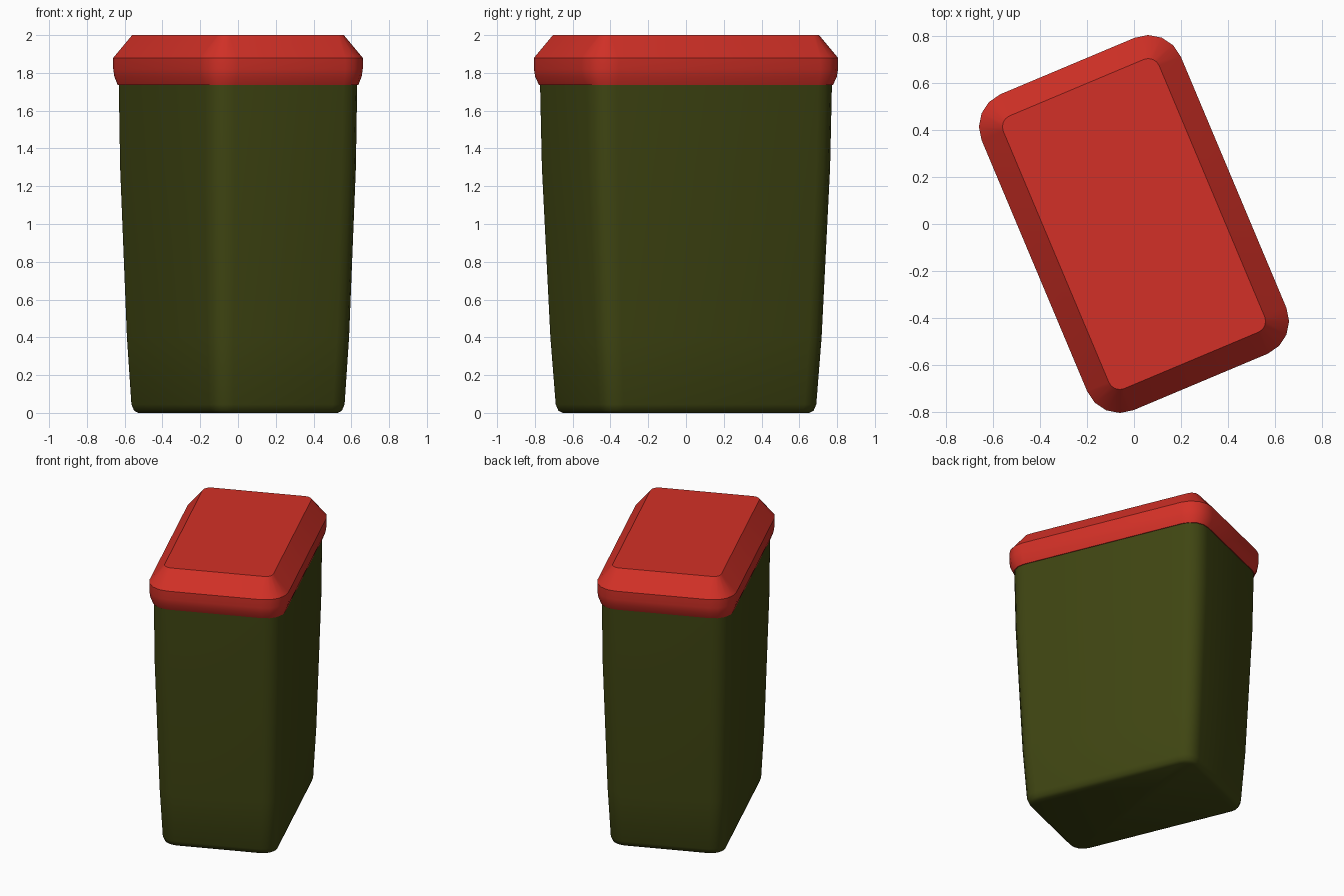
import bpy, bmesh, math

cube = bpy.data.objects.get("Cube")
if cube:
    bpy.data.objects.remove(cube, do_unlink=True)

TURN = math.radians(22.8)
STEPS = 5


def material(name, rgb):
    mat = bpy.data.materials.new(name)
    mat.use_nodes = True
    mat.diffuse_color = (*rgb, 1)
    mat.node_tree.nodes["Principled BSDF"].inputs["Base Color"].default_value = (*rgb, 1)
    return mat


def rounded_ring(bm, half_x, half_y, radius, z):
    """One rounded-rectangle loop of vertices."""
    ring = []
    for quarter, (sx, sy) in enumerate([(1, 1), (-1, 1), (-1, -1), (1, -1)]):
        for i in range(STEPS):
            a = math.pi / 2 * (quarter + i / (STEPS - 1))
            ring.append(bm.verts.new((sx * (half_x - radius) + radius * math.cos(a),
                                      sy * (half_y - radius) + radius * math.sin(a), z)))
    return ring


def loft(name, sections, mat, sharp_angle):
    """Skin a stack of rounded rectangles and cap both ends."""
    bm = bmesh.new()
    rings = [rounded_ring(bm, *s) for s in sections]
    for low, high in zip(rings, rings[1:]):
        for i in range(len(low)):
            j = (i + 1) % len(low)
            bm.faces.new((low[i], low[j], high[j], high[i]))
    bm.faces.new(rings[0][::-1])
    bm.faces.new(rings[-1])
    bmesh.ops.recalc_face_normals(bm, faces=bm.faces)
    mesh = bpy.data.meshes.new(name)
    bm.to_mesh(mesh)
    bm.free()
    mesh.materials.append(mat)
    obj = bpy.data.objects.new(name, mesh)
    bpy.context.collection.objects.link(obj)
    obj.rotation_euler.z = TURN
    bpy.ops.object.select_all(action='DESELECT')
    obj.select_set(True)
    bpy.context.view_layer.objects.active = obj
    bpy.ops.object.shade_smooth_by_angle(angle=math.radians(sharp_angle))
    return obj


olive = material("dark olive", (0.05, 0.06, 0.006))
red = material("bright red", (0.65, 0.03, 0.02))

# Tapered bin body with a softened base edge: half x, half y, radius, z
loft("bin_body", [
    (0.350, 0.585, 0.07, 0.0),
    (0.372, 0.607, 0.09, 0.012),
    (0.385, 0.620, 0.10, 0.045),
    (0.402, 0.645, 0.105, 0.40),
    (0.428, 0.688, 0.12, 1.30),
    (0.432, 0.697, 0.12, 1.75),
], olive, 40)

# Lid with a tucked-in lower lip, upright band and broad sloping rim
loft("lid", [
    (0.437, 0.702, 0.125, 1.735),
    (0.454, 0.724, 0.144, 1.78),
    (0.460, 0.730, 0.150, 1.82),
    (0.460, 0.730, 0.150, 1.88),
    (0.360, 0.630, 0.050, 2.0),
], red, 35)
